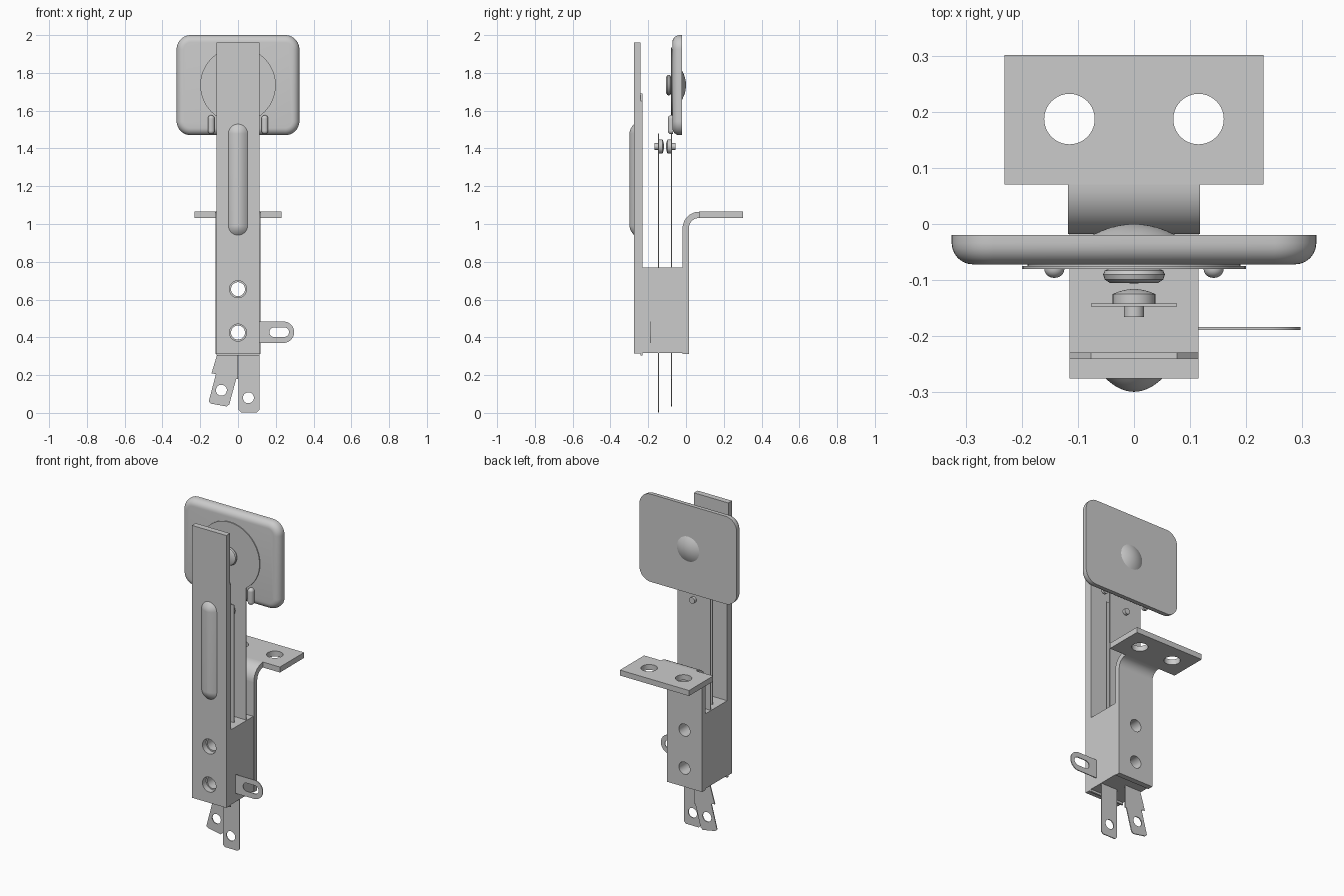
import bpy, bmesh
from math import pi, cos, sin, radians

if "Cube" in bpy.data.objects:
    bpy.data.objects.remove(bpy.data.objects["Cube"])


def rrect(w, h, r, cx=0, cz=0, n=10):
    """Rounded rectangle outline from half sizes; w = h = r gives a circle."""
    pts = []
    for q, (sx, sz) in enumerate([(1, 1), (-1, 1), (-1, -1), (1, -1)]):
        for i in range(n + 1):
            a = (q + i / n) * pi / 2
            pts.append((cx + sx * (w - r) + r * cos(a), cz + sz * (h - r) + r * sin(a)))
    # drop coincident points
    return [p for i, p in enumerate(pts)
            if abs(p[0] - pts[i - 1][0]) + abs(p[1] - pts[i - 1][1]) > 1e-5]


def circle(cx, cz, r):
    return rrect(r, r, r, cx, cz)


def rect(x0, x1, z0, z1):
    return [(x0, z0), (x1, z0), (x1, z1), (x0, z1)]


def finish(name, bm):
    bmesh.ops.remove_doubles(bm, verts=bm.verts, dist=1e-5)
    bmesh.ops.recalc_face_normals(bm, faces=bm.faces)
    me = bpy.data.meshes.new(name)
    bm.to_mesh(me)
    bm.free()
    ob = bpy.data.objects.new(name, me)
    bpy.context.collection.objects.link(ob)
    return ob


def plate(name, outlines, a, b, flat=False):
    """Sheet with holes, extruded from y=a to y=b (or z=a to z=b when flat)."""
    cu = bpy.data.curves.new(name + "_outline", 'CURVE')
    cu.dimensions, cu.fill_mode = '2D', 'BOTH'
    cu.extrude = (b - a) / 2
    for pts in outlines:
        s = cu.splines.new('POLY')
        s.points.add(len(pts) - 1)
        for p, (u, v) in zip(s.points, pts):
            p.co = (u, v, 0, 1)
        s.use_cyclic_u = True
    tmp = bpy.data.objects.new(name + "_tmp", cu)
    bpy.context.collection.objects.link(tmp)
    bm = bmesh.new()
    me = tmp.to_mesh()
    bm.from_mesh(me)
    tmp.to_mesh_clear()
    bpy.data.objects.remove(tmp)
    mid = (a + b) / 2
    for v in bm.verts:
        x, y, z = v.co
        v.co = (x, y, z + mid) if flat else (x, mid - z, y)
    return finish(name, bm)


def loft(name, cx, cz, w, h, r, steps):
    """Rounded-rectangle rings stacked along y; steps are (inset, y)."""
    bm = bmesh.new()
    rings = []
    for d, y in steps:
        n = 10
        pts = []
        for q, (sx, sz) in enumerate([(1, 1), (-1, 1), (-1, -1), (1, -1)]):
            for i in range(n + 1):
                a = (q + i / n) * pi / 2
                pts.append((cx + sx * (w - r) + (r - d) * cos(a), y,
                            cz + sz * (h - r) + (r - d) * sin(a)))
        rings.append([bm.verts.new(p) for p in pts])
    for A, B in zip(rings, rings[1:]):
        for i in range(len(A)):
            bm.faces.new((A[i - 1], A[i], B[i], B[i - 1]))
    bm.faces.new(rings[0])
    bm.faces.new(rings[-1])
    return finish(name, bm)


def dome(r, y0, y1, n=8):
    return [(r * t, y0 + (y1 - y0) * (1 - (1 - t) ** 2)) for t in [0.97 * i / n for i in range(n + 1)]]


def rounded(r, y0, y1, n=6):
    return [(r * (1 - cos(i / n * pi / 2)), y0 + (y1 - y0) * sin(i / n * pi / 2)) for i in range(n + 1)]


BORES = [circle(0, z, 0.037) for z in (0.425, 0.655)]
WIDE_BORES = [circle(0, z, 0.045) for z in (0.425, 0.655)]

# Front stiffener with embossed rib, and the thinner backing strip
plate("front_stiffener", [rect(-0.115, 0.115, 0.315, 1.96)] + WIDE_BORES, -0.275, -0.24)
loft("stiffener_rib", 0, 1.235, 0.052, 0.295, 0.052, dome(0.052, -0.274, -0.299))
plate("backing_strip", [[(-0.115, 0.305), (0.115, 0.305), (0.115, 1.65), (0.077, 1.69),
                         (-0.077, 1.69), (-0.115, 1.65)]] + BORES, -0.24, -0.229)

# Insulating stack block
plate("stack_block", [rect(-0.115, 0.115, 0.318, 0.77)] + BORES, -0.229, -0.018)

# Short contact leaf with straight solder tab
plate("short_leaf", [[(0.003, 0.015), (0.015, 0.003), (0.1, 0.003), (0.113, 0.015), (0.113, 0.4),
                      (0.077, 0.4), (0.077, 1.48), (-0.077, 1.48), (-0.077, 0.34), (0.003, 0.34)],
                     circle(0.055, 0.08, 0.029)] + BORES, -0.147, -0.142)

# Long leaf with round head and tilted solder tab
head = [(0.2 * cos(a), 1.735 + 0.2 * sin(a))
        for a in [radians(-56.6 + i * 293.2 / 48) for i in range(49)]]
tab = [(-0.11, 0.31), (-0.14, 0.21), (-0.117, 0.205), (-0.155, 0.06), (-0.143, 0.049),
       (-0.06, 0.034), (-0.046, 0.045), (-0.01, 0.178), (0, 0.18), (0, 0.33), (0.11, 0.33)]
plate("long_leaf", [head + tab, circle(-0.088, 0.12, 0.029)] + BORES, -0.08, -0.0745)

# Side solder lug
plate("side_lug", [rrect(0.1185, 0.057, 0.057, 0.1785, 0.427),
                   rrect(0.052, 0.025, 0.025, 0.218, 0.427)], -0.189, -0.184)

# Target pad with rivet, rear dome and two retaining tabs
loft("target_pad", 0, 1.735, 0.325, 0.265, 0.075,
     [(0, -0.02)] + rounded(0.038, -0.034, -0.072))
for d, y in [(0, 0)]:
    loft("pad_rear_dome", 0, 1.735, 0.077, 0.077, 0.077, dome(0.077, -0.021, 0.0))
loft("pad_rivet_head", 0, 1.735, 0.055, 0.055, 0.055,
     [(0.012, -0.079), (0.003, -0.083), (0, -0.09), (0.003, -0.099), (0.012, -0.105)])
plate("leaf_to_pad_shim", [circle(0, 1.735, 0.19)], -0.0748, -0.0715)
for side, x in (("left", -0.142), ("right", 0.142)):
    loft("pad_tab_" + side, x, 1.526, 0.018, 0.05, 0.018,
         [(0, -0.07), (0, -0.079)] + rounded(0.0175, -0.08, -0.096))

# Contact rivets facing each other
for name, y, s in (("short_contact", -0.145, 1), ("long_contact", -0.077, -1)):
    loft(name + "_head", 0, 1.41, 0.038, 0.038, 0.038,
         [(0, y + s * 0.002), (0, y + s * 0.02)] + dome(0.038, y + s * 0.0201, y + s * 0.029))
    loft(name + "_shank", 0, 1.41, 0.018, 0.018, 0.018, [(0, y), (0, y - s * 0.021)])

# Mounting bracket: upright, bend and drilled flange
plate("bracket_upright", [rect(-0.118, 0.118, 0.312, 0.977)] + BORES, -0.018, 0.015)
bm = bmesh.new()
rows = []
for i in range(13):
    a = pi - i / 12 * pi / 2
    rows.append([bm.verts.new((x, 0.07 + r * cos(a), 0.977 + r * sin(a)))
                 for x, r in ((-0.118, 0.088), (0.118, 0.088), (0.118, 0.055), (-0.118, 0.055))])
for A, B in zip(rows, rows[1:]):
    for i in range(4):
        bm.faces.new((A[i - 1], A[i], B[i], B[i - 1]))
finish("bracket_bend", bm)
plate("bracket_flange", [rect(-0.231, 0.231, 0.07, 0.301)]
      + [circle(x, 0.187, 0.045) for x in (-0.115, 0.115)], 1.032, 1.065, flat=True)

# Smooth rounded surfaces, keep hard edges
bpy.ops.object.select_all(action='SELECT')
bpy.context.view_layer.objects.active = bpy.context.selected_objects[0]
bpy.ops.object.shade_smooth_by_angle(angle=radians(35))
